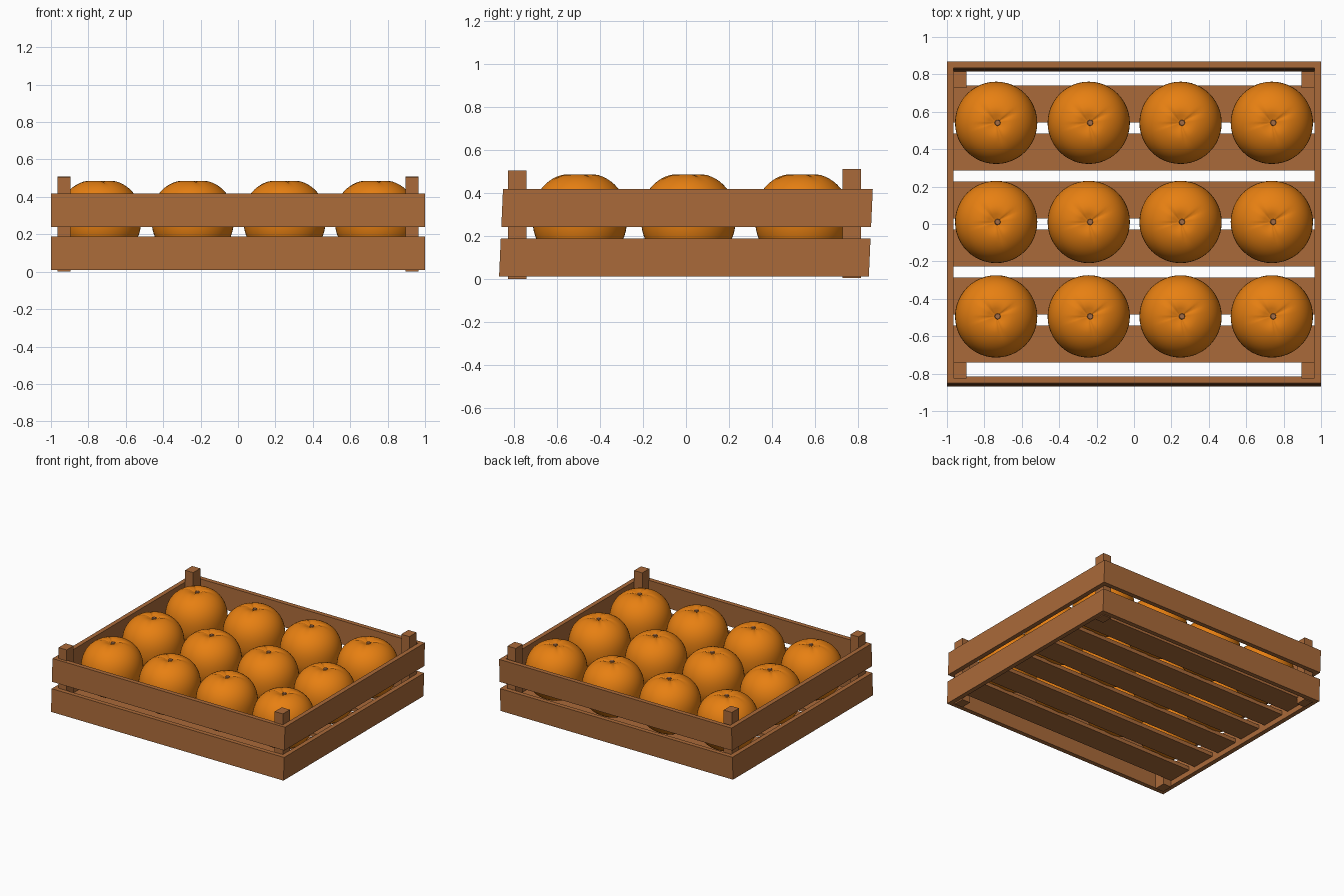
import bpy, bmesh, math

if "Cube" in bpy.data.objects:
    bpy.data.objects.remove(bpy.data.objects["Cube"])

SHEAR = 0.045  # the crate leans very slightly towards the back


def material(name, rgb):
    m = bpy.data.materials.new(name)
    m.diffuse_color = (*rgb, 1)
    m.use_nodes = True
    m.node_tree.nodes["Principled BSDF"].inputs["Base Color"].default_value = m.diffuse_color
    return m


WOOD = material("brown wood", (0.40, 0.144, 0.041))
PEEL = material("orange peel", (0.80, 0.215, 0.006))
STEM = material("stem brown", (0.36, 0.15, 0.06))


def add(name, bm, mat):
    me = bpy.data.meshes.new(name)
    bm.to_mesh(me)
    bm.free()
    me.materials.append(mat)
    ob = bpy.data.objects.new(name, me)
    bpy.context.collection.objects.link(ob)
    return ob


def board(name, x0, x1, y0, y1, z0, z1, shear=0.0):
    bm = bmesh.new()
    bmesh.ops.create_cube(bm, size=1)
    for v in bm.verts:
        v.co.x = x0 + (v.co.x + 0.5) * (x1 - x0)
        v.co.z = z0 + (v.co.z + 0.5) * (z1 - z0)
        v.co.y = y0 + (v.co.y + 0.5) * (y1 - y0) + shear * v.co.z
    return add(name, bm, WOOD)


# two tiers of wall boards
T = 0.035
for tier, z0, z1 in (("lower", 0.01, 0.187), ("upper", 0.24, 0.418)):
    board(f"{tier}_left_board", -1, -1 + T, -0.87, 0.85, z0, z1, SHEAR)
    board(f"{tier}_right_board", 1 - T, 1, -0.87, 0.85, z0, z1, SHEAR)
    board(f"{tier}_front_board", -1 + T, 1 - T, -0.87, -0.87 + T, z0, z1, SHEAR)
    board(f"{tier}_back_board", -1 + T, 1 - T, 0.85 - T, 0.85, z0, z1, SHEAR)

# corner posts
for side, x in (("left", -0.93), ("right", 0.93)):
    board(f"front_{side}_post", x - 0.035, x + 0.035, -0.827, -0.741, 0.0, 0.503)
    board(f"back_{side}_post", x - 0.035, x + 0.035, 0.728, 0.815, 0.004, 0.51)

# floor slats
for i in range(6):
    y = (i - 2.5) * 0.2565
    board(f"floor_slat_{i + 1}", -0.965, 0.965, y - 0.098, y + 0.098, 0.05, 0.08)


# one orange: a slightly boxy round body, dimpled and creased at the top
def orange_mesh():
    bm = bmesh.new()
    bmesh.ops.create_uvsphere(bm, u_segments=48, v_segments=32, radius=1)
    n = 2.25
    for v in bm.verts:
        c = v.co
        rr = math.hypot(c.x, c.y)
        a = math.atan2(c.y, c.x)
        k = (rr ** n + abs(c.z) ** n) ** (-1 / n)
        x, y, z, r = c.x * k * 0.22, c.y * k * 0.22, c.z * k * 0.212, rr * k * 0.22
        if z > 0:
            z -= 0.025 * math.exp(-(r / 0.045) ** 2)
            crease = max(0, math.cos(3.5 * (a - 0.5))) ** 10
            z -= 0.008 * crease * math.exp(-((r - 0.07) / 0.05) ** 2)
        v.co = (x, y, z)
    for f in bm.faces:
        f.smooth = True
    return bm


def stem_mesh():
    bm = bmesh.new()
    bmesh.ops.create_cone(bm, cap_ends=True, segments=8, radius1=0.02,
                          radius2=0.014, depth=0.016)
    return bm


# four by three oranges, each with its stem button
body = stem = None
for j, y in enumerate((-0.494, 0.011, 0.541)):
    for i, x in enumerate((-0.737, -0.242, 0.249, 0.737)):
        tag = f"{j + 1}_{i + 1}"
        if body is None:
            ob, st = add("orange_1_1", orange_mesh(), PEEL), add("stem_1_1", stem_mesh(), STEM)
            body, stem = ob.data, st.data
        else:
            ob = bpy.data.objects.new("orange_" + tag, body)
            st = bpy.data.objects.new("stem_" + tag, stem)
            bpy.context.collection.objects.link(ob)
            bpy.context.collection.objects.link(st)
        ob.location = (x, y, 0.283)
        st.location = (x + 0.008, y, 0.472)
